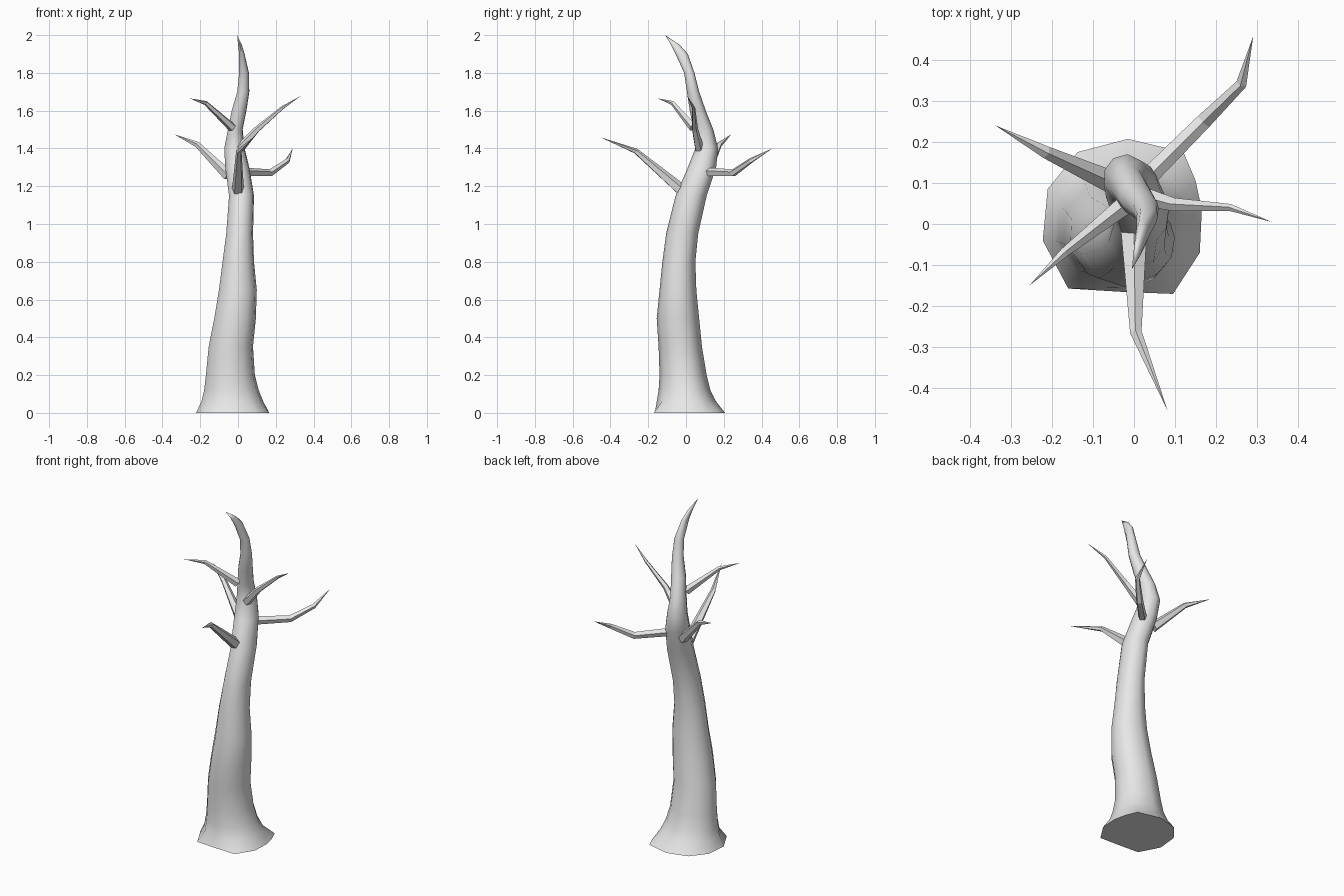
import bpy
import bmesh
import math
from mathutils import Vector

default_cube = bpy.data.objects.get("Cube")
if default_cube:
    bpy.data.objects.remove(default_cube, do_unlink=True)

# Single bark colour
bark = bpy.data.materials.new("grey_bark")
bark.use_nodes = True
bark_colour = (0.8, 0.8, 0.8, 1)
bark.diffuse_color = bark_colour
bark.node_tree.nodes["Principled BSDF"].inputs["Base Color"].default_value = bark_colour


def skin_rings(name, rings, tip):
    """Join rings of points into a tube, cap the start and close it at the tip."""
    bm = bmesh.new()
    loops = [[bm.verts.new(point) for point in ring] for ring in rings]
    sides = len(loops[0])
    for lower, upper in zip(loops, loops[1:]):
        for i in range(sides):
            j = (i + 1) % sides
            bm.faces.new((lower[i], lower[j], upper[j], upper[i]))
    tip_vert = bm.verts.new(tip)
    for i in range(sides):
        bm.faces.new((loops[-1][i], loops[-1][(i + 1) % sides], tip_vert))
    bm.faces.new(list(reversed(loops[0])))
    bmesh.ops.recalc_face_normals(bm, faces=bm.faces[:])
    mesh = bpy.data.meshes.new(name)
    bm.to_mesh(mesh)
    bm.free()
    mesh.materials.append(bark)
    obj = bpy.data.objects.new(name, mesh)
    bpy.context.collection.objects.link(obj)
    return obj


# Trunk: uneven foot outline, then elliptical sections (height, x limits, y limits)
foot = [(.165, .035), (.15, .105), (.12, .175), (-.015, .207), (-.137, .175),
        (-.21, .085), (-.222, -.04), (-.16, -.157), (-.03, -.165),
        (.095, -.17), (.16, -.07)]
foot_centre = Vector((-.03, .015))
angles = [math.atan2(y - foot_centre.y, x - foot_centre.x) for x, y in foot]

sections = [
    (.06, -.2, .135, -.155, .16),
    (.12, -.185, .11, -.145, .13),
    (.2, -.175, .09, -.14, .11),
    (.35, -.16, .08, -.145, .085),
    (.5, -.13, .095, -.155, .07),
    (.65, -.105, .1, -.14, .055),
    (.8, -.085, .085, -.125, .05),
    (.95, -.065, .08, -.105, .065),
    (1.15, -.05, .085, -.055, .11),
    (1.3, -.07, .06, .01, .16),
    (1.4, -.075, .035, .05, .17),
    (1.5, -.055, .025, .04, .145),
    (1.6, -.035, .045, .02, .105),
    (1.7, -.005, .06, .005, .07),
    (1.8, .005, .058, -.01, .045),
    (1.9, .005, .035, -.055, .01),
    (1.95, 0, .02, -.08, -.035),
]


def ellipse(z, left, right, front, back):
    centre_x, centre_y = (left + right) / 2, (front + back) / 2
    radius_x, radius_y = (right - left) / 2, (back - front) / 2
    return [(centre_x + radius_x * math.cos(a), centre_y + radius_y * math.sin(a), z)
            for a in angles]


trunk_rings = [[(x, y, 0) for x, y in foot]]
trunk_rings += [ellipse(*section) for section in sections]
trunk = skin_rings("trunk", trunk_rings, (-.005, -.11, 2))

bpy.ops.object.select_all(action="DESELECT")
trunk.select_set(True)
bpy.context.view_layer.objects.active = trunk
bpy.ops.object.shade_smooth_by_angle(angle=math.radians(60))


# Branches: flat-sided tapering tubes bent along a short path
def branch(name, path, radii, sides=5):
    points = [Vector(p) for p in path]
    rings = []
    for i, radius in enumerate(radii):
        ahead = (points[i + 1] - points[i]).normalized()
        behind = (points[i] - points[i - 1]).normalized() if i else ahead
        turn = (ahead + behind).to_track_quat("Z", "Y")
        ring = []
        for k in range(sides):
            a = math.tau * k / sides + math.pi / 2
            offset = Vector((math.cos(a), math.sin(a), 0)) * radius
            ring.append(points[i] + turn @ offset)
        rings.append(ring)
    return skin_rings(name, rings, points[-1])


branch("front_branch",
       [(0, -.025, 1.18), (.005, -.265, 1.385), (.082, -.455, 1.46)],
       [.033, .015])
branch("back_left_branch",
       [(.03, .11, 1.275), (.17, .25, 1.27), (.262, .342, 1.335), (.29, .457, 1.4)],
       [.024, .02, .014])
branch("back_right_branch",
       [(-.05, .1, 1.255), (-.215, .175, 1.42), (-.338, .24, 1.475)],
       [.03, .016])
branch("front_right_branch",
       [(-.03, .04, 1.51), (-.17, -.07, 1.64), (-.255, -.15, 1.665)],
       [.024, .012])
branch("left_branch",
       [(.01, .07, 1.4), (.1, .047, 1.5), (.235, .04, 1.615), (.335, .005, 1.68)],
       [.026, .017, .009])
